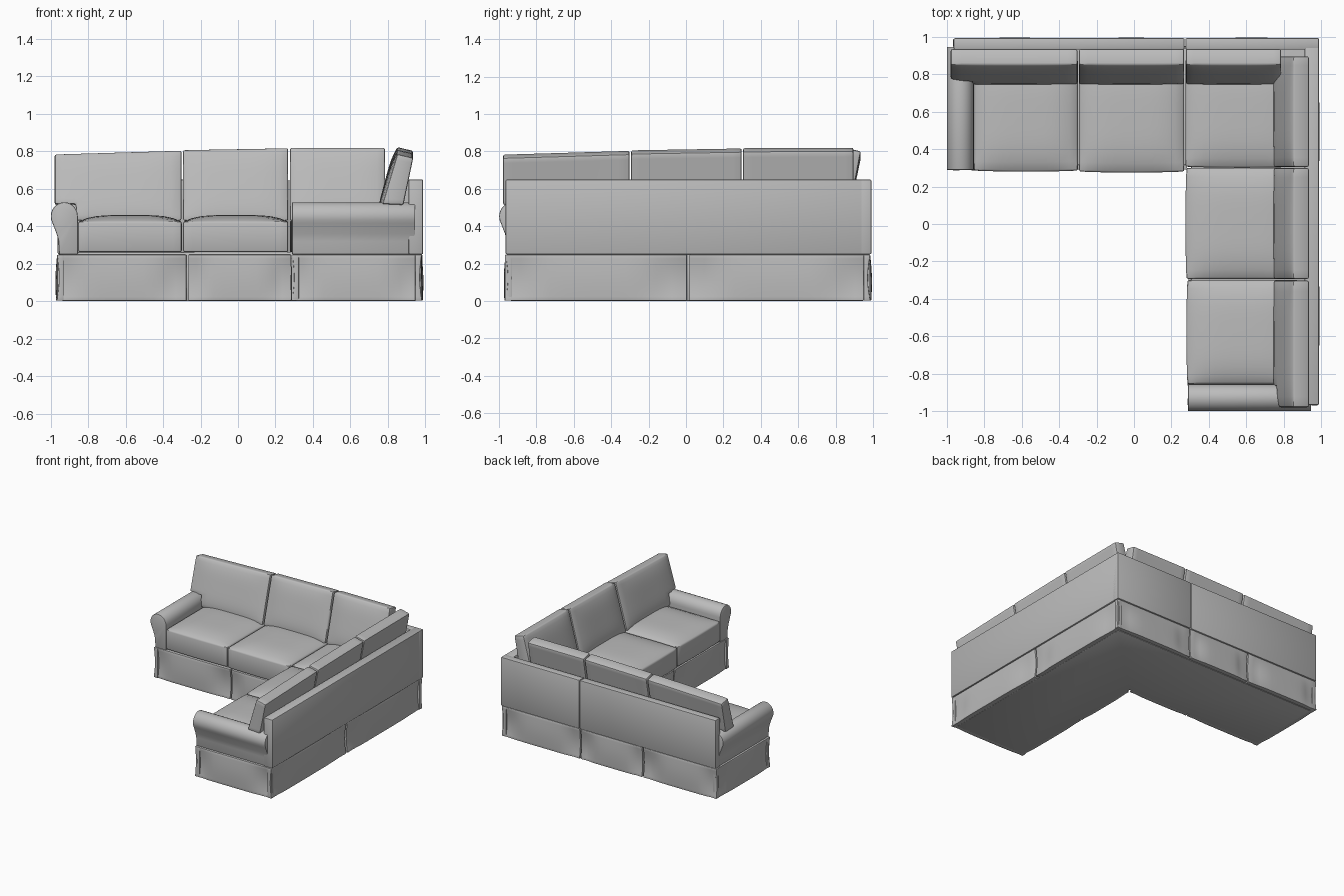
import bpy, bmesh, math
from math import sin, pi, exp

if "Cube" in bpy.data.objects:
    bpy.data.objects.remove(bpy.data.objects["Cube"])

fabric = bpy.data.materials.new("grey fabric")
fabric.diffuse_color = (0.5, 0.5, 0.5, 1)
fabric.use_nodes = True
fabric.node_tree.nodes["Principled BSDF"].inputs["Base Color"].default_value = fabric.diffuse_color


def finish(name, bm, bevel, swap):
    """Mirror across the sofa's diagonal if asked, soften edges, make the object."""
    if swap:
        for v in bm.verts:
            v.co.x, v.co.y = v.co.y, v.co.x
    bmesh.ops.recalc_face_normals(bm, faces=bm.faces)
    if bevel:
        edges = [e for e in bm.edges if len(e.link_faces) == 2 and e.calc_face_angle() > 0.75]
        bmesh.ops.bevel(bm, geom=edges, offset=bevel, segments=2, profile=0.5,
                        affect='EDGES', clamp_overlap=True)
    me = bpy.data.meshes.new(name)
    bm.to_mesh(me)
    bm.free()
    me.materials.append(fabric)
    ob = bpy.data.objects.new(name, me)
    bpy.context.collection.objects.link(ob)
    bpy.ops.object.select_all(action='DESELECT')
    ob.select_set(True)
    bpy.context.view_layer.objects.active = ob
    bpy.ops.object.shade_smooth_by_angle(angle=math.radians(38))


def slab(name, fn, bevel=0.012, swap=False, keep=lambda u, v: True, n=12):
    """Grid slab in u, v, w (0..1), shaped by fn(u, v, w)."""
    bm = bmesh.new()
    bmesh.ops.create_grid(bm, x_segments=n, y_segments=n, size=0.5)
    for v in bm.verts:
        v.co.x += 0.5
        v.co.y += 0.5
    drop = [f for f in bm.faces if not keep(*f.calc_center_median()[:2])]
    if drop:
        bmesh.ops.delete(bm, geom=drop, context='FACES')
    ext = bmesh.ops.extrude_face_region(bm, geom=bm.faces[:], use_keep_orig=True)
    for g in ext['geom']:
        if isinstance(g, bmesh.types.BMVert):
            g.co.z = 1
    for v in bm.verts:
        v.co = fn(*v.co)
    finish(name, bm, bevel, swap)


def prism(name, pts, fn, a, b, bevel=0.008, swap=False):
    """Outline extruded from a to b; fn(p, q, t) places each point."""
    bm = bmesh.new()
    lo = [bm.verts.new(fn(p, q, a)) for p, q in pts]
    hi = [bm.verts.new(fn(p, q, b)) for p, q in pts]
    bm.faces.new(lo)
    bm.faces.new(hi)
    for i in range(len(pts)):
        j = (i + 1) % len(pts)
        bm.faces.new((lo[i], lo[j], hi[j], hi[i]))
    finish(name, bm, bevel, swap)


def box(name, x0, x1, y0, y1, z0, z1, swap=False):
    prism(name, [(x0, y0), (x1, y0), (x1, y1), (x0, y1)], lambda p, q, t: (p, q, t), z0, z1, 0.008, swap)


def seat(name, x0, x1, y0, y1, swap=False):
    def fn(u, v, w):
        puff = (1 - (2 * u - 1) ** 4) * (1 - (2 * v - 1) ** 4)
        bow = 0.006 * (1 - (2 * u - 1) ** 2)
        return (x0 + u * (x1 - x0), y0 + v * (y1 - y0) - bow * (1 - v),
                0.262 + w * (0.163 + 0.035 * puff))
    slab(name, fn, 0.01, swap)


def back_cushion(name, x0, x1, top0, top1, swap=False, notch=False):
    def fn(u, v, w):
        top = top0 + u * (top1 - top0) - 0.02 * w
        puff = (1 - (2 * u - 1) ** 4) * (1 - (2 * v - 1) ** 4)
        front = 0.745 + 0.105 * v - 0.018 * puff
        back = 0.865 + 0.07 * v
        return (x0 + u * (x1 - x0), front + w * (back - front), 0.43 + v * (top - 0.43))
    # The end cushions step out over the arm
    keep = (lambda u, v: not (u < 2 / 12 and v < 3 / 12)) if notch else (lambda u, v: True)
    slab(name, fn, 0.01, swap, keep)


def skirt(name, x0, x1, y, out, swap=False):
    """Hanging cloth panel, tucked in near one end and flared at the hem."""
    def fn(u, v, w):
        tuck = 0.022 * sin(pi * min(1, v * 0.9 + 0.1)) * (exp(-((u - 0.93) / 0.12) ** 2) + exp(-((u - 0.06) / 0.08) ** 2))
        off = 0.006 * (1 - v) + 0.006 * sin(pi * v) * sin(pi * u) - tuck
        return (x0 + u * (x1 - x0), y + out * (off * w - 0.035 * (1 - w)), 0.003 + 0.245 * v)
    slab(name, fn, 0.004, swap)


# Base under the whole corner sofa
prism("base", [(-0.94, 0.315), (0.305, 0.315), (0.305, -0.94), (0.95, -0.94), (0.95, 0.95), (-0.94, 0.95)],
      lambda p, q, t: (p, q, t), 0, 0.262)

# Rolled arm outline, measured across the arm
roll = [(-0.927 + 0.072 * math.cos(a), 0.453 + 0.075 * sin(a))
        for a in [math.radians(d) for d in range(0, 211, 15)]]
arm = [(-0.855, 0.25)] + roll + [(-0.968, 0.36), (-0.957, 0.32), (-0.955, 0.25)]

# Parts that repeat on both wings
for swap, side in ((False, "left"), (True, "right")):
    prism(side + "_arm", arm, lambda p, q, t: (p, t, q), 0.288, 0.945, 0.006, swap)
    seat(side + "_end_seat", -0.853, -0.3, 0.285, 0.88, swap)
    seat(side + "_middle_seat", -0.293, 0.268 if not swap else 0.3, 0.28, 0.88, swap)
    back_cushion(side + "_end_back_cushion", -0.978, -0.302, 0.785, 0.805, swap, True)
    back_cushion(side + "_middle_back_cushion", -0.293, 0.268 if not swap else 0.298, 0.808, 0.818, swap)
    skirt(side + "_inner_skirt_end", -0.965, -0.275, 0.29, -1, swap)
    skirt(side + "_inner_skirt_middle", -0.265, 0.283, 0.29, -1, swap)
    skirt(side + "_arm_skirt", 0.285, 0.978, -0.965, -1, not swap)

# Corner seat and corner back cushions
seat("corner_seat", 0.275, 0.88, 0.306, 0.88)
back_cushion("corner_left_back_cushion", 0.277, 0.785, 0.82, 0.82)
back_cushion("corner_right_back_cushion", 0.305, 0.895, 0.82, 0.822, True)

# Low back walls
box("left_back_wall", -0.962, 0.27, 0.93, 0.992, 0.25, 0.65)
box("corner_back_wall", 0.274, 0.988, 0.93, 0.992, 0.25, 0.65)
box("right_back_wall", -0.965, 0.985, 0.91, 0.988, 0.25, 0.65, True)

# Outer skirts
skirt("back_skirt_left", -0.965, -0.3, 0.985, 1)
skirt("back_skirt_middle", -0.29, 0.268, 0.985, 1)
skirt("back_skirt_corner", 0.276, 0.985, 0.985, 1)
skirt("right_skirt_front", -0.968, 0.005, 0.98, 1, True)
skirt("right_skirt_back", 0.018, 0.985, 0.98, 1, True)
